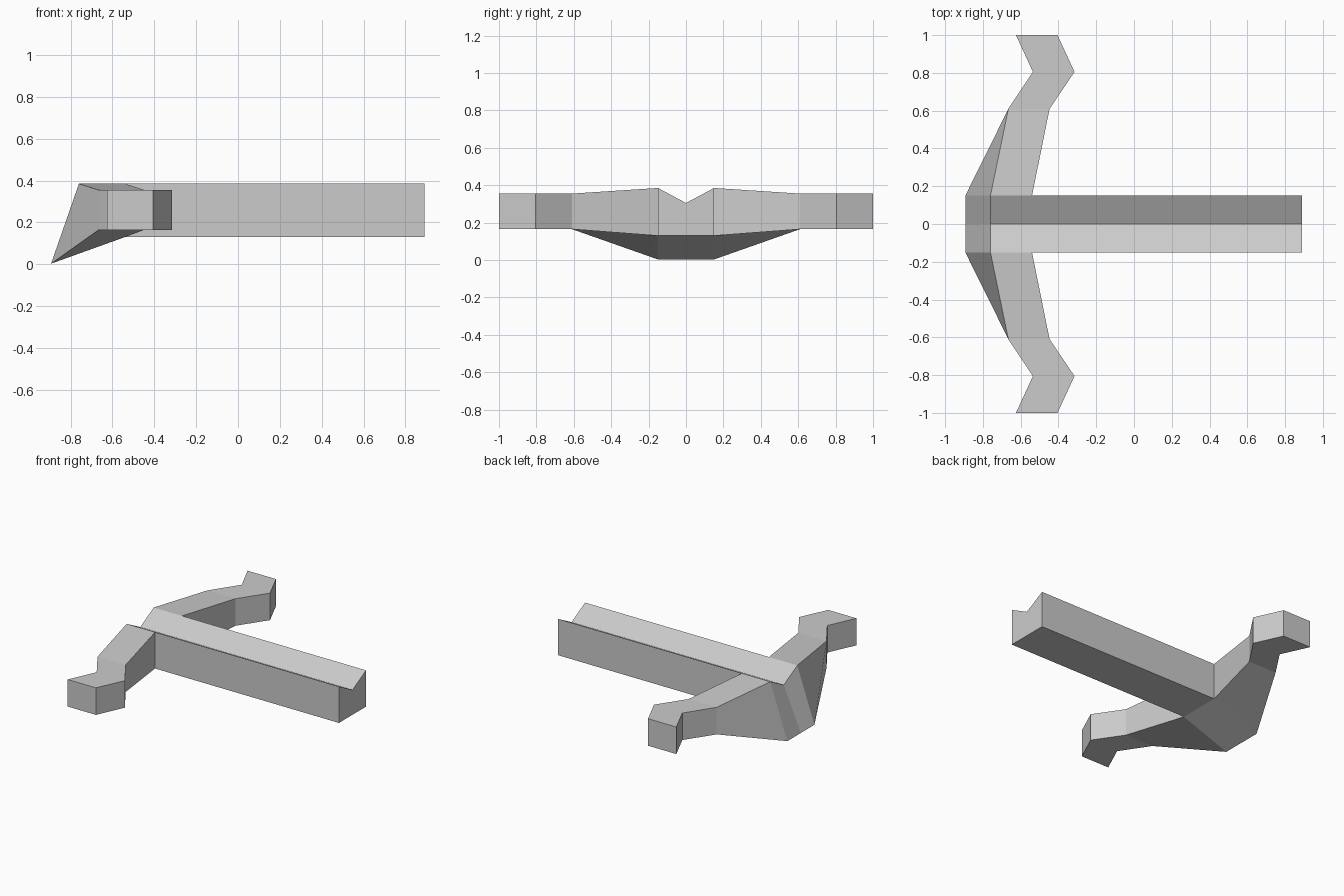
import bpy, bmesh

cube = bpy.data.objects.get("Cube")
if cube:
    bpy.data.objects.remove(cube, do_unlink=True)

# Single flat grey
grey = bpy.data.materials.new("plain grey")
grey.use_nodes = True
COLOUR = (0.6, 0.6, 0.6, 1)
grey.diffuse_color = COLOUR
grey.node_tree.nodes["Principled BSDF"].inputs["Base Color"].default_value = COLOUR


def loft(name, sections):
    """Skin a list of equal-length point rings and cap both ends."""
    bm = bmesh.new()
    rings = [[bm.verts.new(p) for p in s] for s in sections]
    n = len(rings[0])
    for a, b in zip(rings, rings[1:]):
        for i in range(n):
            j = (i + 1) % n
            bm.faces.new((a[i], a[j], b[j], b[i]))
    # Each cap is split down its middle, from the groove to the base
    for ring in (rings[0], rings[-1]):
        if n == 6:
            bm.faces.new((ring[0], ring[1], ring[4], ring[5]))
            bm.faces.new((ring[1], ring[2], ring[3], ring[4]))
        else:
            bm.faces.new(ring)
    bmesh.ops.recalc_face_normals(bm, faces=bm.faces)
    mesh = bpy.data.meshes.new(name)
    bm.to_mesh(mesh)
    bm.free()
    mesh.materials.append(grey)
    ob = bpy.data.objects.new(name, mesh)
    bpy.context.collection.objects.link(ob)
    return ob


HALF, TOP, GROOVE, BASE = 0.15, 0.385, 0.305, 0.13


def stock_section(x_top, x_base, base):
    top = [(x_top, HALF, TOP), (x_top, 0, GROOVE), (x_top, -HALF, TOP)]
    return top + [(x_base, y, base) for y in (-HALF, 0, HALF)]


# Grooved stock, with a raked nose that drops to the ground
loft("grooved_stock", [
    stock_section(-0.76, -0.893, 0.003),
    stock_section(-0.54, -0.54, BASE),
    stock_section(0.89, 0.89, BASE),
])


def limb_section(y, x_out, x_in):
    return [(x_out, y, 0.355), (x_in, y, 0.355), (x_in, y, 0.165), (x_out, y, 0.165)]


# Curved limb, mirrored to the other side
limb = loft("bow_limbs", [
    [(-0.76, HALF, TOP), (-0.54, HALF, TOP), (-0.54, HALF, BASE), (-0.893, HALF, 0.003)],
    limb_section(0.61, -0.665, -0.447),
    limb_section(0.805, -0.535, -0.315),
    limb_section(1.0, -0.625, -0.405),
])
mirror = limb.modifiers.new("Mirror", 'MIRROR')
mirror.use_axis = (False, True, False)
mirror.use_clip = False
mirror.use_mirror_merge = False
